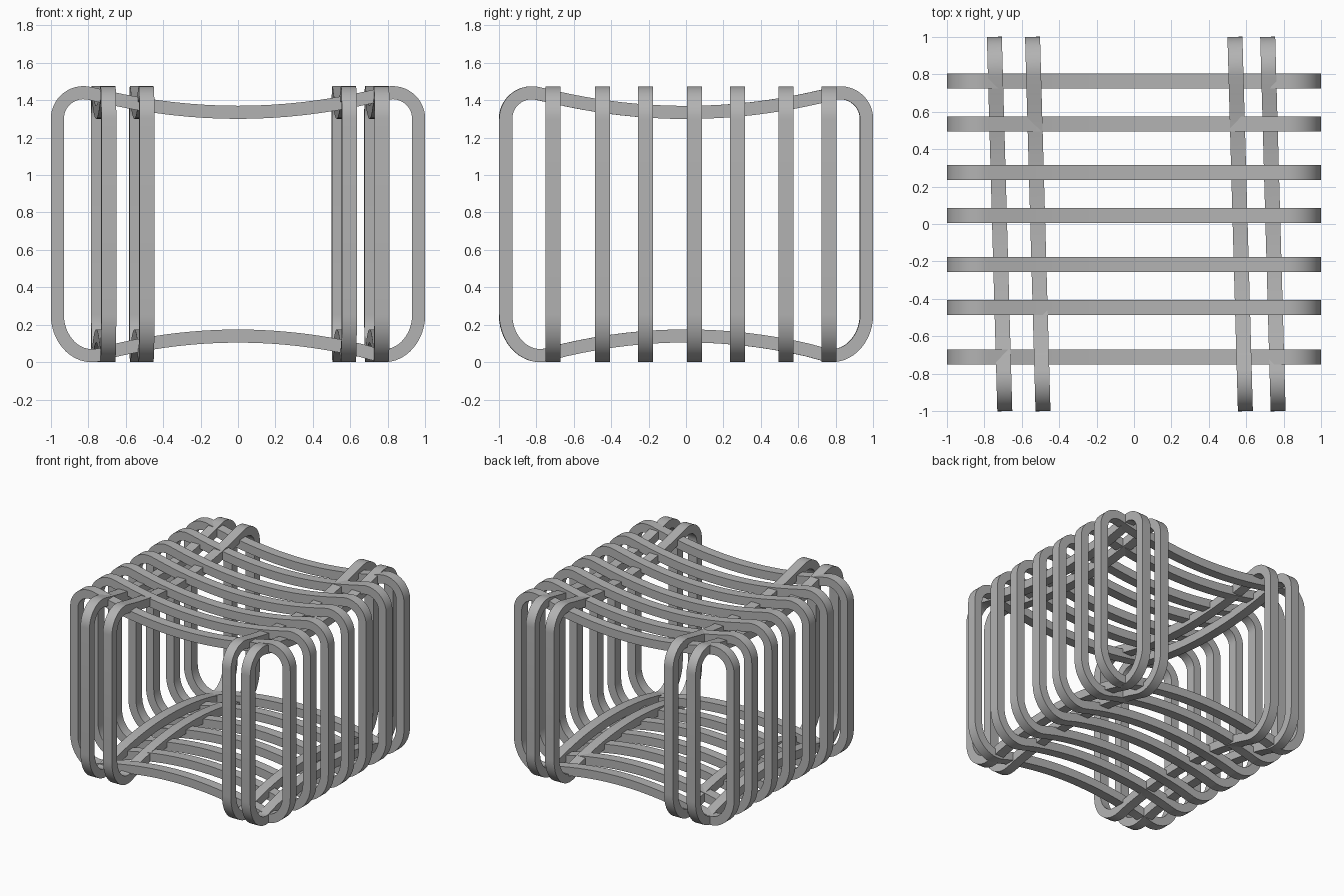
import bpy, bmesh, math
from mathutils import Vector

cube = bpy.data.objects.get("Cube")
if cube:
    bpy.data.objects.remove(cube, do_unlink=True)

mat = bpy.data.materials.new("grey_metal")
mat.use_nodes = True
GREY = (0.45, 0.45, 0.45, 1)
mat.diffuse_color = GREY
mat.node_tree.nodes["Principled BSDF"].inputs["Base Color"].default_value = GREY

WIDTH, THICK = 0.08, 0.07


def arc(cx, cz, rx, rz, start, end, n):
    angles = [math.radians(start + (end - start) * i / n) for i in range(n + 1)]
    return [Vector((cx + rx * math.cos(a), cz + rz * math.sin(a))) for a in angles]


def loop_outline():
    """Outer edge of a band: sagging top, arched bottom, rounded corners."""
    bottom = [Vector((0.72 * i / 9, 0.105 - 0.18 * (0.72 * i / 9) ** 2)) for i in range(9)]
    top = [Vector((0.78 * i / 9, 1.37 + 0.165 * (0.78 * i / 9) ** 2)) for i in range(8, -1, -1)]
    half = bottom + arc(0.78, 0.255, 0.22, 0.255, -102, 0, 14)
    half += arc(0.825, 1.30, 0.175, 0.175, 0, 103, 14) + top
    return half + [Vector((-p.x, p.y)) for p in half[-2:0:-1]]


def band_mesh(name):
    """Rectangular strip swept round the closed outline."""
    outer = loop_outline()
    n = len(outer)
    bm = bmesh.new()
    rings = []
    for i, p in enumerate(outer):
        t = (outer[(i + 1) % n] - outer[i - 1]).normalized()
        q = p + Vector((-t.y, t.x)) * THICK
        h = WIDTH / 2
        rings.append([bm.verts.new((c.x, y, c.y))
                      for c, y in ((p, -h), (p, h), (q, h), (q, -h))])
    for i, a in enumerate(rings):
        b = rings[(i + 1) % n]
        for k in range(4):
            bm.faces.new((a[k], b[k], b[(k + 1) % 4], a[(k + 1) % 4]))
    bmesh.ops.recalc_face_normals(bm, faces=bm.faces)
    mesh = bpy.data.meshes.new(name)
    bm.to_mesh(mesh)
    bm.free()
    mesh.materials.append(mat)
    return mesh


def add_band(name, location, turn):
    obj = bpy.data.objects.new(name, band_mesh(name))
    obj.location = location
    obj.rotation_euler.z = turn
    bpy.context.collection.objects.link(obj)
    bpy.ops.object.select_all(action="DESELECT")
    obj.select_set(True)
    bpy.context.view_layer.objects.active = obj
    bpy.ops.object.shade_smooth_by_angle(angle=math.radians(30))


# Bands running side to side
for i, y in enumerate((-0.71, -0.447, -0.217, 0.045, 0.275, 0.535, 0.765)):
    add_band(f"cross_band_{i + 1}", (0, y, 0), 0)

# Bands running front to back, slightly skewed
for i, x in enumerate((-0.718, -0.514, 0.567, 0.742)):
    add_band(f"long_band_{i + 1}", (x, 0, 0), math.radians(91.6))
